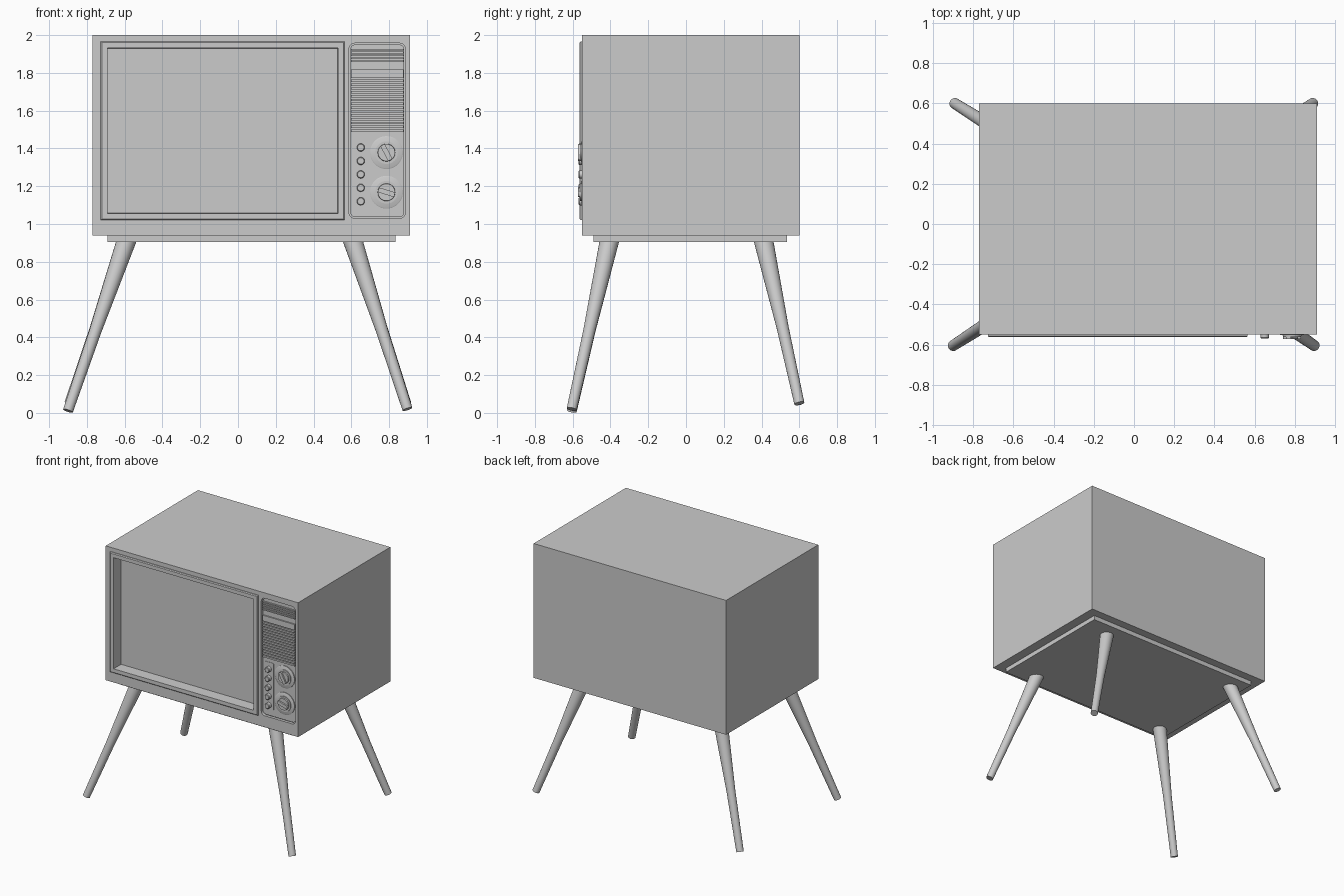
import bpy, bmesh
from math import sin, cos, pi, radians
from mathutils import Vector

if "Cube" in bpy.data.objects:
    bpy.data.objects.remove(bpy.data.objects["Cube"])


def finish(name, bm, smooth=False):
    bmesh.ops.recalc_face_normals(bm, faces=bm.faces)
    me = bpy.data.meshes.new(name)
    bm.to_mesh(me)
    bm.free()
    ob = bpy.data.objects.new(name, me)
    bpy.context.collection.objects.link(ob)
    bpy.ops.object.select_all(action='DESELECT')
    ob.select_set(True)
    bpy.context.view_layer.objects.active = ob
    if smooth:
        bpy.ops.object.shade_smooth_by_angle(angle=radians(35))
    return ob


def loft(name, rings, smooth=False):
    """Skin a list of equal-length point rings and cap both ends."""
    bm = bmesh.new()
    vs = [[bm.verts.new(p) for p in r] for r in rings]
    n = len(vs[0])
    for a, b in zip(vs, vs[1:]):
        for i in range(n):
            j = (i + 1) % n
            bm.faces.new((a[i], a[j], b[j], b[i]))
    bm.faces.new(vs[0])
    bm.faces.new(vs[-1])
    return finish(name, bm, smooth)


def rect(x0, x1, z0, z1, r=0.0, seg=5):
    """Outline in the xz plane, with optional rounded corners."""
    if r == 0:
        return [(x0, z0), (x1, z0), (x1, z1), (x0, z1)]
    pts = []
    for k, (cx, cz) in enumerate([(x1 - r, z1 - r), (x0 + r, z1 - r), (x0 + r, z0 + r), (x1 - r, z0 + r)]):
        for i in range(seg + 1):
            a = (k + i / seg) * pi / 2
            pts.append((cx + r * cos(a), cz + r * sin(a)))
    return pts


def circle(cx, cz, r, n=32):
    return [(cx + r * cos(2 * pi * i / n), cz + r * sin(2 * pi * i / n)) for i in range(n)]


def at(pts, y):
    return [(x, y, z) for x, z in pts]


def prism(name, pts, y0, y1, smooth=False):
    return loft(name, [at(pts, y0), at(pts, y1)], smooth)


# Cabinet, with openings for the screen and the control panel
FRONT = -0.55
cabinet = prism("cabinet", rect(-0.77, 0.91, 0.94, 2.0), FRONT, 0.6)
cutters = [
    prism("screen_cutter", rect(-0.70, 0.54, 1.035, 1.945), -0.7, -0.47),
    prism("panel_cutter", rect(0.588, 0.886, 1.03, 1.957, 0.03), -0.7, -0.528),
]
for c in cutters:
    m = cabinet.modifiers.new("cut", 'BOOLEAN')
    m.object = c
    m.solver = 'EXACT'
    bpy.context.view_layer.objects.active = cabinet
    bpy.ops.object.modifier_apply(modifier=m.name)
    bpy.data.objects.remove(c)
prism("base_plinth", rect(-0.69, 0.835, 0.905, 0.945), -0.49, 0.535)

# Screen surround stepping back to the flat screen
outer = (-0.727, 0.565, 1.02, 1.967)


def inset(d):
    x0, x1, z0, z1 = outer
    return rect(x0 + d, x1 - d, z0 + d, z1 - d)


loft("screen_surround", [at(inset(0.03), -0.468), at(inset(0.028), FRONT), at(inset(0), FRONT),
                         at(inset(0), -0.557), at(inset(0.006), -0.563),
                         at(inset(0.035), -0.563), at(inset(0.037), -0.473)])

# Control panel plate in its recess
prism("control_panel", rect(0.595, 0.879, 1.037, 1.95, 0.025), -0.526, -0.537, True)

# Speaker slats: a tight group, a plain bar, then the main grille
slats = [(1.923 - i * 0.015, 0.009) for i in range(5)]
slats += [(1.795, 0.045)]
slats += [(1.758 - i * 0.0203, 0.013) for i in range(14)]
for i, (z, h) in enumerate(slats):
    prism(f"speaker_slat_{i + 1}", rect(0.597, 0.877, z - h / 2, z + h / 2), -0.535, -0.547)

# Push buttons on a thin plate
prism("button_plate", rect(0.606, 0.69, 1.085, 1.457, 0.012), -0.535, -0.540, True)
for i in range(5):
    z = 1.405 - i * 0.0712
    loft(f"button_{i + 1}", [at(circle(0.65, z, 0.021, 20), -0.538), at(circle(0.65, z, 0.021, 20), -0.565),
                             at(circle(0.65, z, 0.017, 20), -0.569)], True)

# Two tuning dials with grip bars
for name, z, tilt in (("upper", 1.378, 118), ("lower", 1.168, -17)):
    x = 0.786
    loft(name + "_dial", [at(circle(x, z, 0.087, 48), -0.535), at(circle(x, z, 0.087, 48), -0.543),
                          at(circle(x, z, 0.081, 48), -0.546)], True)
    prism(name + "_dial_ring", circle(x, z, 0.06, 40), -0.545, -0.552, True)
    loft(name + "_knob", [at(circle(x, z, 0.047), -0.55), at(circle(x, z, 0.045), -0.561)], True)
    a = radians(tilt)
    bar = [(x + u * cos(a) - v * sin(a), z + u * sin(a) + v * cos(a))
           for u, v in rect(-0.045, 0.045, -0.013, 0.013, 0.006, 3)]
    prism(name + "_knob_grip", bar, -0.56, -0.573, True)

# Splayed legs: strong taper in the upper half, slight below
legs = {
    "front_left_leg": ((-0.593, -0.407, 0.905), (-0.90, -0.605, 0.011)),
    "front_right_leg": ((0.61, -0.407, 0.905), (0.897, -0.605, 0.02)),
    "back_left_leg": ((-0.593, 0.412, 0.905), (-0.892, 0.60, 0.05)),
    "back_right_leg": ((0.61, 0.412, 0.905), (0.89, 0.60, 0.05)),
}
for name, (top, foot) in legs.items():
    top, foot = Vector(top), Vector(foot)
    q = (foot - top).to_track_quat('Z', 'Y')
    rings = []
    for t, r in ((-0.03, 0.052), (0.0, 0.051), (0.53, 0.032), (1.0, 0.027)):
        c = top.lerp(foot, t)
        rings.append([c + q @ Vector((u, v, 0)) for u, v in circle(0, 0, r, 24)])
    loft(name, rings, True)
